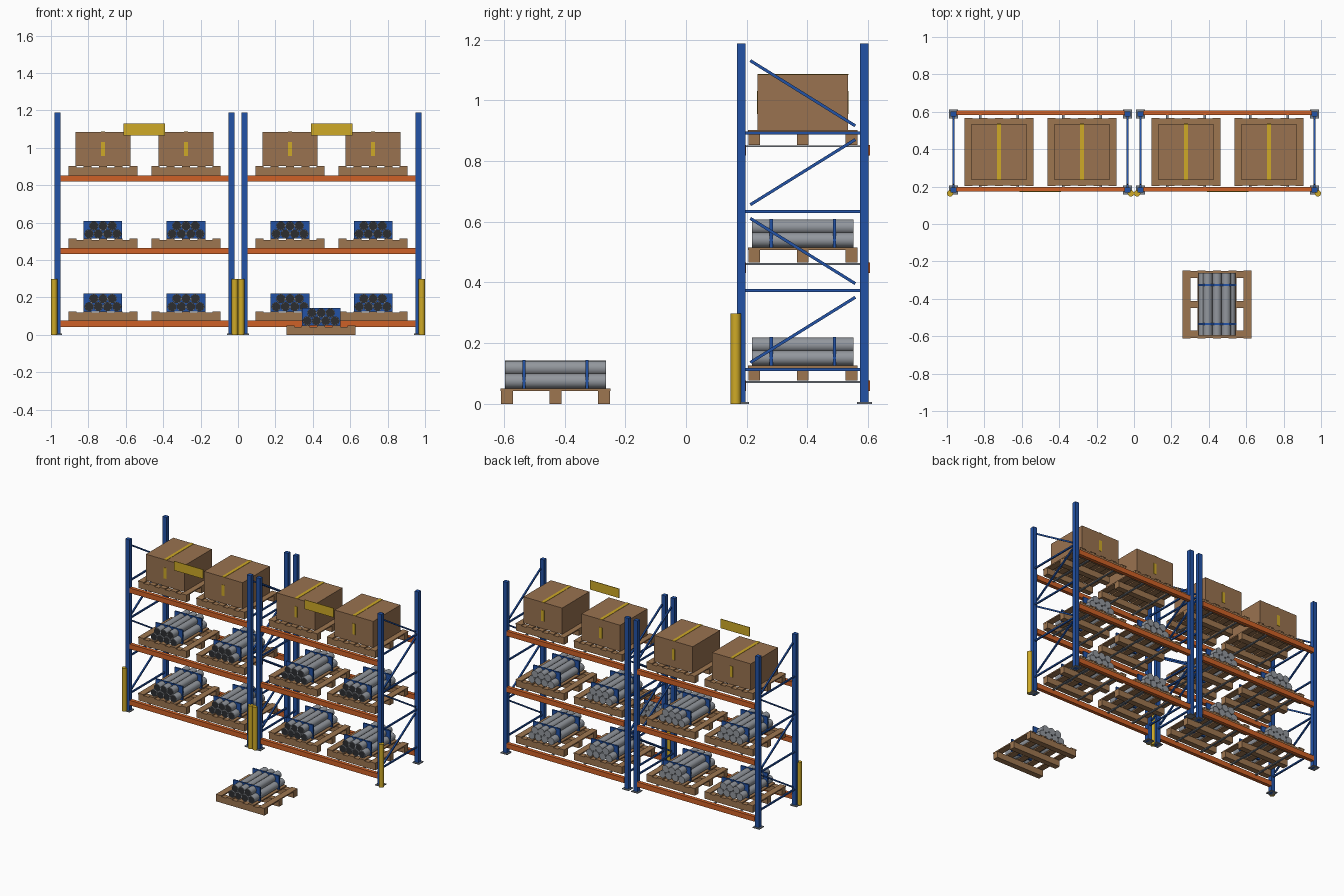
import bpy, bmesh, math
from mathutils import Matrix, Vector

cube = bpy.data.objects.get("Cube")
if cube:
    bpy.data.objects.remove(cube, do_unlink=True)


def material(name, r, g, b):
    m = bpy.data.materials.new(name)
    m.use_nodes = True
    m.diffuse_color = (r, g, b, 1)
    m.node_tree.nodes["Principled BSDF"].inputs["Base Color"].default_value = (r, g, b, 1)
    return m


BLUE = material("blue steel", 0.016, 0.085, 0.38)
ORANGE = material("orange steel", 0.62, 0.12, 0.02)
YELLOW = material("safety yellow", 0.62, 0.40, 0.02)
CARD = material("cardboard", 0.32, 0.17, 0.08)
WOOD = material("pallet wood", 0.34, 0.18, 0.08)
GREY = material("pipe grey", 0.29, 0.31, 0.34)
DARK = material("dark pipe opening", 0.025, 0.027, 0.03)
PLATE = material("plate grey", 0.22, 0.25, 0.29)


def box(bm, center, size, rot=Matrix()):
    mat = Matrix.Translation(center) @ rot @ Matrix.Diagonal((*size, 1))
    bmesh.ops.create_cube(bm, size=1, matrix=mat)


def finish(bm, name, *mats):
    mesh = bpy.data.meshes.new(name)
    bm.to_mesh(mesh)
    bm.free()
    for m in mats:
        mesh.materials.append(m)
    return mesh


def place(name, mesh, loc=(0, 0, 0)):
    ob = bpy.data.objects.new(name, mesh)
    ob.location = loc
    bpy.context.collection.objects.link(ob)
    return ob


FRONT, BACK = 0.182, 0.588
MID = (FRONT + BACK) / 2
POST_H = 1.188
LEVELS = (0.076, 0.465, 0.853)
PALLET_H = 0.05


def frame_mesh():
    # Two posts joined by horizontal ties and zigzag braces
    bm = bmesh.new()
    for y in (FRONT, BACK):
        box(bm, (0, y, POST_H / 2), (0.03, 0.028, POST_H))
    for i in range(4):
        z = 0.113 + 0.26 * i
        box(bm, (0, MID, z), (0.01, BACK - FRONT, 0.01))
        z1, z2 = z + 0.023, z + 0.238
        if i % 2:
            z1, z2 = z2, z1
        a, b = Vector((0, FRONT + 0.03, z1)), Vector((0, BACK - 0.03, z2))
        d = b - a
        tilt = Matrix.Rotation(math.atan2(d.z, d.y), 4, 'X')
        box(bm, (a + b) / 2, (0.01, d.length, 0.01), tilt)
    return finish(bm, "upright_frame", BLUE)


def foot_mesh():
    bm = bmesh.new()
    for y in (FRONT, BACK):
        box(bm, (0, y, 0.003), (0.05, 0.05, 0.006))
    return finish(bm, "foot_plates", PLATE)


def beam_mesh():
    # Front and rear shelf beams
    bm = bmesh.new()
    for y in (FRONT + 0.003, BACK + 0.006):
        box(bm, (0, y, -0.017), (0.9, 0.024, 0.034))
    return finish(bm, "shelf_beams", ORANGE)


def bar_mesh():
    # Thin supports running between the beams
    bm = bmesh.new()
    for x in (-0.322, -0.122, 0.122, 0.322):
        box(bm, (x, MID, -0.004), (0.012, BACK - FRONT, 0.006))
    return finish(bm, "support_bars", PLATE)


def pallet_mesh():
    # Three stringers under five deck boards
    bm = bmesh.new()
    for i in (-1, 0, 1):
        box(bm, (0, i * 0.16, 0.021), (0.37, 0.039, 0.042))
    for i in range(-2, 3):
        box(bm, (i * 0.082, 0, 0.046), (0.043, 0.362, 0.008))
    return finish(bm, "pallet", WOOD)


def pipe_mesh(r=0.0247, length=0.334):
    # Four pipes below, three nested above
    bm = bmesh.new()
    turn = Matrix.Rotation(math.pi / 2, 4, 'X')
    for row, count in enumerate((4, 3)):
        for i in range(count):
            x = (i - (count - 1) / 2) * 2 * r
            z = r + row * r * math.sqrt(3)
            bmesh.ops.create_cone(bm, cap_ends=True, segments=16, radius1=r, radius2=r,
                                  depth=length, matrix=Matrix.Translation((x, 0, z)) @ turn)
    bm.normal_update()
    for f in bm.faces:
        f.smooth = abs(f.normal.y) < 0.5
    # Dark openings on the front ends
    ends = [f for f in bm.faces if f.normal.y < -0.9]
    bmesh.ops.inset_individual(bm, faces=ends, thickness=0.003)
    for f in ends:
        f.material_index = 1
    return finish(bm, "pipe_stack", GREY, DARK)


def strap_mesh():
    bm = bmesh.new()
    for s in (-1, 1):
        box(bm, (0, s * 0.104, 0.047), (0.206, 0.01, 0.095))
    return finish(bm, "pipe_straps", BLUE)


def carton_mesh():
    bm = bmesh.new()
    box(bm, (0, 0, 0.091), (0.295, 0.298, 0.182))
    return finish(bm, "carton", CARD)


def tape_mesh():
    # Tape along the top with a short piece on front and back
    bm = bmesh.new()
    box(bm, (0, 0, 0.1825), (0.022, 0.3, 0.003))
    for s in (-1, 1):
        box(bm, (0, s * 0.1495, 0.09), (0.022, 0.003, 0.075))
    return finish(bm, "carton_tape", YELLOW)


def guard_mesh():
    bm = bmesh.new()
    bmesh.ops.create_cone(bm, cap_ends=True, segments=16, radius1=0.017, radius2=0.017,
                          depth=0.298, matrix=Matrix.Translation((0, 0, 0.149)))
    bm.normal_update()
    for f in bm.faces:
        f.smooth = abs(f.normal.z) < 0.5
    return finish(bm, "post_guard", YELLOW)


def sign_mesh():
    bm = bmesh.new()
    box(bm, (0, 0, 0), (0.222, 0.004, 0.064))
    return finish(bm, "bay_sign", YELLOW)


frame, foot, beams, bars = frame_mesh(), foot_mesh(), beam_mesh(), bar_mesh()
pallet, pipes, straps = pallet_mesh(), pipe_mesh(), strap_mesh()
carton, tape, guard, sign = carton_mesh(), tape_mesh(), guard_mesh(), sign_mesh()


def pipe_load(x, y, z):
    place("pallet", pallet, (x, y, z))
    place("pipe_stack", pipes, (x, y, z + PALLET_H))
    place("pipe_straps", straps, (x, y, z + PALLET_H))


def carton_load(x, y, z):
    place("pallet", pallet, (x, y, z))
    place("carton", carton, (x, y, z + PALLET_H))
    place("carton_tape", tape, (x, y, z + PALLET_H))


# Two rack bays side by side
for bay in (-0.5, 0.5):
    for s in (-1, 1):
        x = bay + s * 0.465
        place("upright_frame", frame, (x, 0, 0))
        place("foot_plates", foot, (x, 0, 0))
        place("post_guard", guard, (x + s * 0.018, FRONT - 0.018, 0))
    for level, z in enumerate(LEVELS):
        place("shelf_beams", beams, (bay, 0, z))
        place("support_bars", bars, (bay, 0, z))
        for s in (-1, 1):
            load = carton_load if level == 2 else pipe_load
            load(bay + s * 0.222, MID, z)
    place("bay_sign", sign, (bay, FRONT - 0.008, 1.099))

# Loose pallet on the floor in front
pipe_load(0.444, -0.43, 0)
